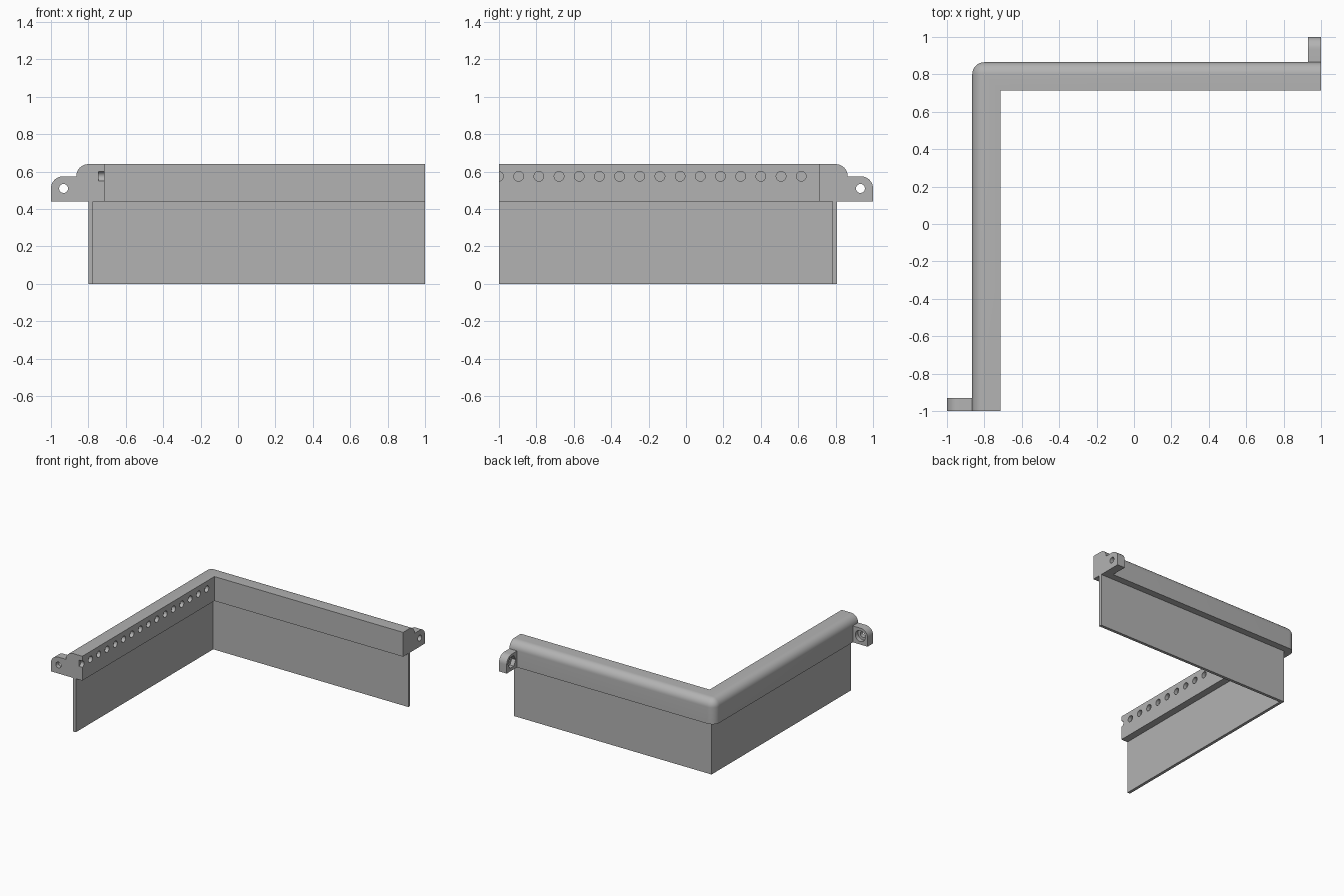
import bpy, bmesh, math
from mathutils import Matrix, Vector

cube = bpy.data.objects.get("Cube")
if cube:
    bpy.data.objects.remove(cube, do_unlink=True)

grey = bpy.data.materials.new("plain grey")
grey.use_nodes = True
grey.diffuse_color = (0.45, 0.45, 0.45, 1)
grey.node_tree.nodes["Principled BSDF"].inputs["Base Color"].default_value = (0.45, 0.45, 0.45, 1)

OUT, INN = 0.865, 0.715      # outer and inner faces of the rail
LOW, TOP = 0.44, 0.64        # underside and top of the rail
ROUND = 0.065
EAR_TOP, EAR_THICK = 0.575, 0.07


def to_object(bm, name):
    bmesh.ops.recalc_face_normals(bm, faces=bm.faces)
    mesh = bpy.data.meshes.new(name)
    bm.to_mesh(mesh)
    bm.free()
    mesh.materials.append(grey)
    obj = bpy.data.objects.new(name, mesh)
    bpy.context.collection.objects.link(obj)
    return obj


def prism(outline, z0, z1):
    """Extrude a flat outline upward."""
    bm = bmesh.new()
    face = bm.faces.new([bm.verts.new((x, y, z0)) for x, y in outline])
    top = bmesh.ops.extrude_face_region(bm, geom=[face])["geom"]
    bmesh.ops.translate(bm, vec=(0, 0, z1 - z0),
                        verts=[v for v in top if isinstance(v, bmesh.types.BMVert)])
    return bm


def l_shape(ox, oy, ix, iy):
    return [(ox, -1), (ix, -1), (ix, iy), (1, iy), (1, oy), (ox, oy)]


def round_edges(bm, rule):
    edges = [e for e in bm.edges if rule(e.verts[0].co, e.verts[1].co)]
    bmesh.ops.bevel(bm, geom=edges, offset=ROUND, offset_type='OFFSET',
                    segments=10, profile=0.5, affect='EDGES')


def add_cylinder(bm, centre, axis, radius, depth, sides=32):
    turn = Vector((0, 0, 1)).rotation_difference(Vector(axis)).to_matrix().to_4x4()
    bmesh.ops.create_cone(bm, cap_ends=True, segments=sides, radius1=radius,
                          radius2=radius, depth=depth,
                          matrix=Matrix.Translation(centre) @ turn)


def cut(obj, bm):
    cutter = to_object(bm, obj.name + "_cutter")
    cutter.hide_render = True
    mod = obj.modifiers.new("holes", 'BOOLEAN')
    mod.operation, mod.solver, mod.object = 'DIFFERENCE', 'EXACT', cutter
    bpy.context.view_layer.objects.active = obj
    bpy.ops.object.modifier_apply(modifier=mod.name)
    bpy.data.objects.remove(cutter, do_unlink=True)


def smooth(obj):
    bpy.ops.object.select_all(action='DESELECT')
    obj.select_set(True)
    bpy.context.view_layer.objects.active = obj
    bpy.ops.object.shade_smooth_by_angle(angle=math.radians(30))


# Corner rail with rounded outer edges
bm = prism(l_shape(-OUT, OUT, -INN, INN), LOW, TOP)


def outer_edge(a, b):
    on_x = all(abs(v.x + OUT) < 1e-4 for v in (a, b))
    on_y = all(abs(v.y - OUT) < 1e-4 for v in (a, b))
    on_top = all(abs(v.z - TOP) < 1e-4 for v in (a, b))
    return on_x + on_y + on_top == 2


round_edges(bm, outer_edge)
rail = to_object(bm, "corner_rail")

# Row of blind holes along the inner face of one arm
holes = bmesh.new()
for i in range(16):
    add_cylinder(holes, (-INN, -1.0025 + 0.1079 * i, EAR_TOP), (1, 0, 0), 0.026, 0.06)
cut(rail, holes)
smooth(rail)

# Thin skirt below the rail
to_object(prism(l_shape(-0.798, 0.808, -0.774, 0.784), 0, LOW), "skirt")


# Mounting ears, one at each free end
def make_ear(name, low, high, axis, tip, face, recess_radius, sides):
    (x0, y0), (x1, y1) = low, high
    bm = prism([(x0, y0), (x1, y0), (x1, y1), (x0, y1)], LOW, EAR_TOP)
    across = 1 if axis[0] else 0      # direction in which the ear sticks out
    round_edges(bm, lambda a, b: all(abs(v.z - EAR_TOP) < 1e-4
                                     and abs(v[across] - tip) < 1e-4 for v in (a, b)))
    ear = to_object(bm, name)
    centre = Vector(((x0 + x1) / 2, (y0 + y1) / 2, 0.51))
    bolt = bmesh.new()
    add_cylinder(bolt, centre, axis, 0.024, 0.3)
    cut(ear, bolt)
    recess = bmesh.new()
    seat = centre.copy()
    seat[1 - across] = face
    add_cylinder(recess, seat, axis, recess_radius, 0.07, sides)
    cut(ear, recess)
    smooth(ear)


make_ear("front_ear", (-1, -1), (-OUT, -1 + EAR_THICK), (0, 1, 0),
         -1, -1 + EAR_THICK, 0.045, 32)
make_ear("back_ear", (1 - EAR_THICK, OUT), (1, 1), (1, 0, 0),
         1, 1 - EAR_THICK, 0.05, 6)
